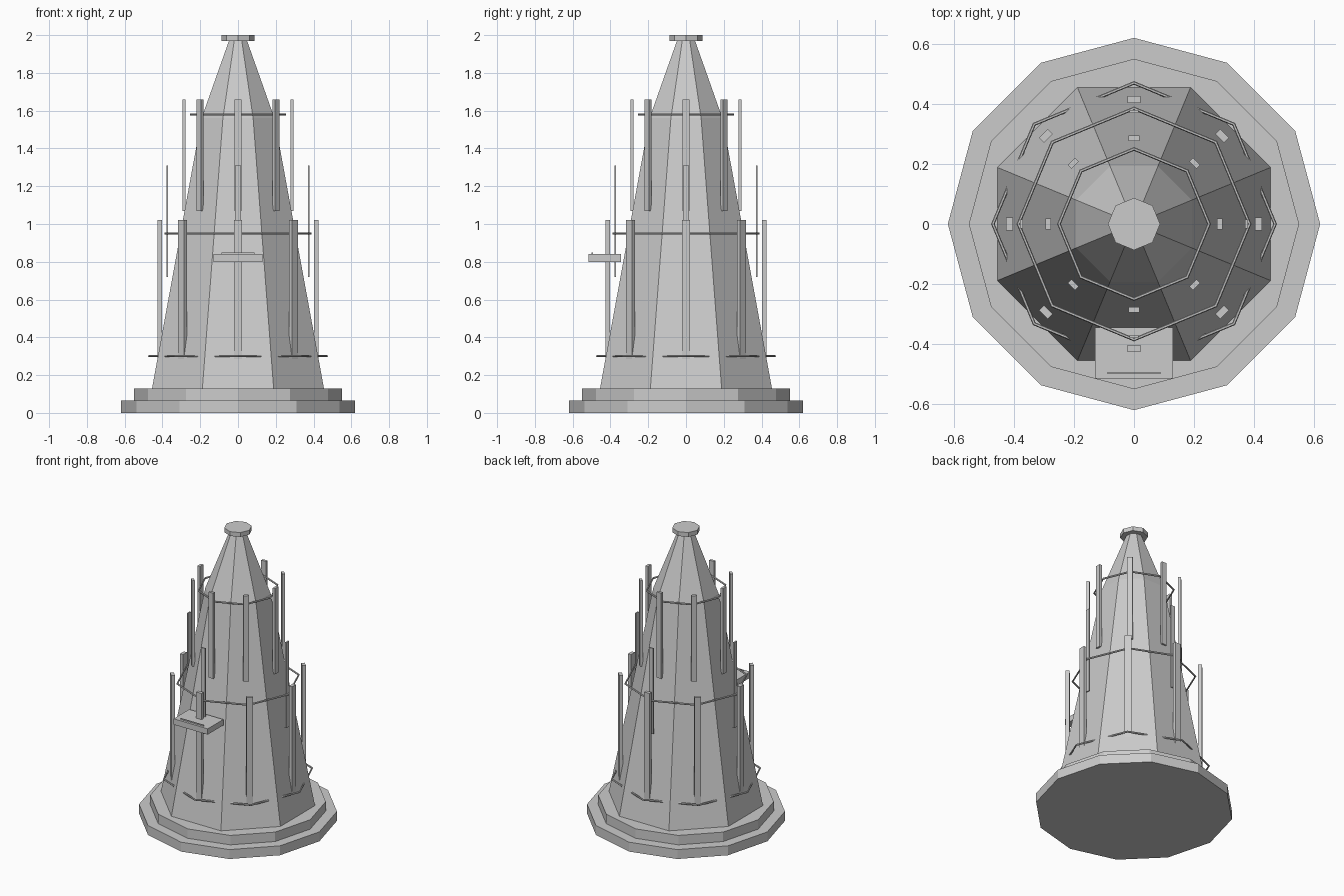
import bpy, bmesh, math
from mathutils import Matrix

if "Cube" in bpy.data.objects:
    bpy.data.objects.remove(bpy.data.objects["Cube"])

TAU = 2 * math.pi


def make_object(name, bm):
    bmesh.ops.recalc_face_normals(bm, faces=bm.faces)
    me = bpy.data.meshes.new(name)
    bm.to_mesh(me)
    bm.free()
    ob = bpy.data.objects.new(name, me)
    bpy.context.collection.objects.link(ob)
    return ob


def lathe(name, profile, sides, turn=0.0):
    """Closed faceted solid from (radius, z) rings."""
    bm = bmesh.new()
    rings = [[bm.verts.new((r * math.cos(turn + TAU * i / sides),
                            r * math.sin(turn + TAU * i / sides), z))
              for i in range(sides)] for r, z in profile]
    for a, b in zip(rings, rings[1:]):
        for i in range(sides):
            j = (i + 1) % sides
            bm.faces.new((a[i], a[j], b[j], b[i]))
    bm.faces.new(rings[0][::-1])
    bm.faces.new(rings[-1])
    return make_object(name, bm)


def box(name, x0, x1, y0, y1, z0, z1, angle=0.0):
    bm = bmesh.new()
    m = (Matrix.Rotation(angle, 4, 'Z')
         @ Matrix.Translation(((x0 + x1) / 2, (y0 + y1) / 2, (z0 + z1) / 2))
         @ Matrix.Diagonal((x1 - x0, y1 - y0, z1 - z0, 1)))
    bmesh.ops.create_cube(bm, size=1, matrix=m)
    return make_object(name, bm)


def hoop(name, radius, z, thick=0.006, sides=8, minor=6):
    bm = bmesh.new()
    rings = []
    for i in range(sides):
        a = TAU * i / sides
        ring = []
        for k in range(minor):
            b = TAU * k / minor
            r = radius + thick * math.cos(b)
            ring.append(bm.verts.new((r * math.cos(a), r * math.sin(a),
                                      z + thick * math.sin(b))))
        rings.append(ring)
    for i in range(sides):
        a, b = rings[i], rings[(i + 1) % sides]
        for k in range(minor):
            n = (k + 1) % minor
            bm.faces.new((a[k], b[k], b[n], a[n]))
    return make_object(name, bm)


def posts(name, count, radius, depth, width, z0, z1):
    for i in range(count):
        box(f"{name}_{i + 1}", radius - depth / 2, radius + depth / 2,
            -width / 2, width / 2, z0, z1, TAU * i / count)


# stepped twelve-sided plinth
lathe("lower_plinth", [(0.62, 0), (0.62, 0.065)], 12)
lathe("upper_plinth", [(0.55, 0.065), (0.55, 0.13)], 12)

# eight-sided tapering tower, flats facing the axes
k = 1 / math.cos(math.pi / 8)
lathe("tower_body", [(0.455 * k, 0.13), (0.193 * k, 1.56), (0.048 * k, 1.97)],
      8, math.pi / 8)
lathe("top_cap", [(0.087, 1.97), (0.087, 2.0)], 8)

# scaffold hoops
hoop("lower_hoop", 0.47, 0.30)
hoop("middle_hoop", 0.385, 0.95)
hoop("upper_hoop", 0.25, 1.58)

# scaffold uprights
posts("lower_post", 8, 0.415, 0.023, 0.042, 0.25, 1.02)
posts("middle_post", 4, 0.375, 0.009, 0.03, 0.72, 1.31)
posts("upper_post", 8, 0.286, 0.018, 0.035, 1.07, 1.66)

# front platform with a low lip
box("front_platform", -0.13, 0.13, -0.515, -0.345, 0.80, 0.84)
box("platform_lip", -0.088, 0.088, -0.499, -0.493, 0.838, 0.848)
